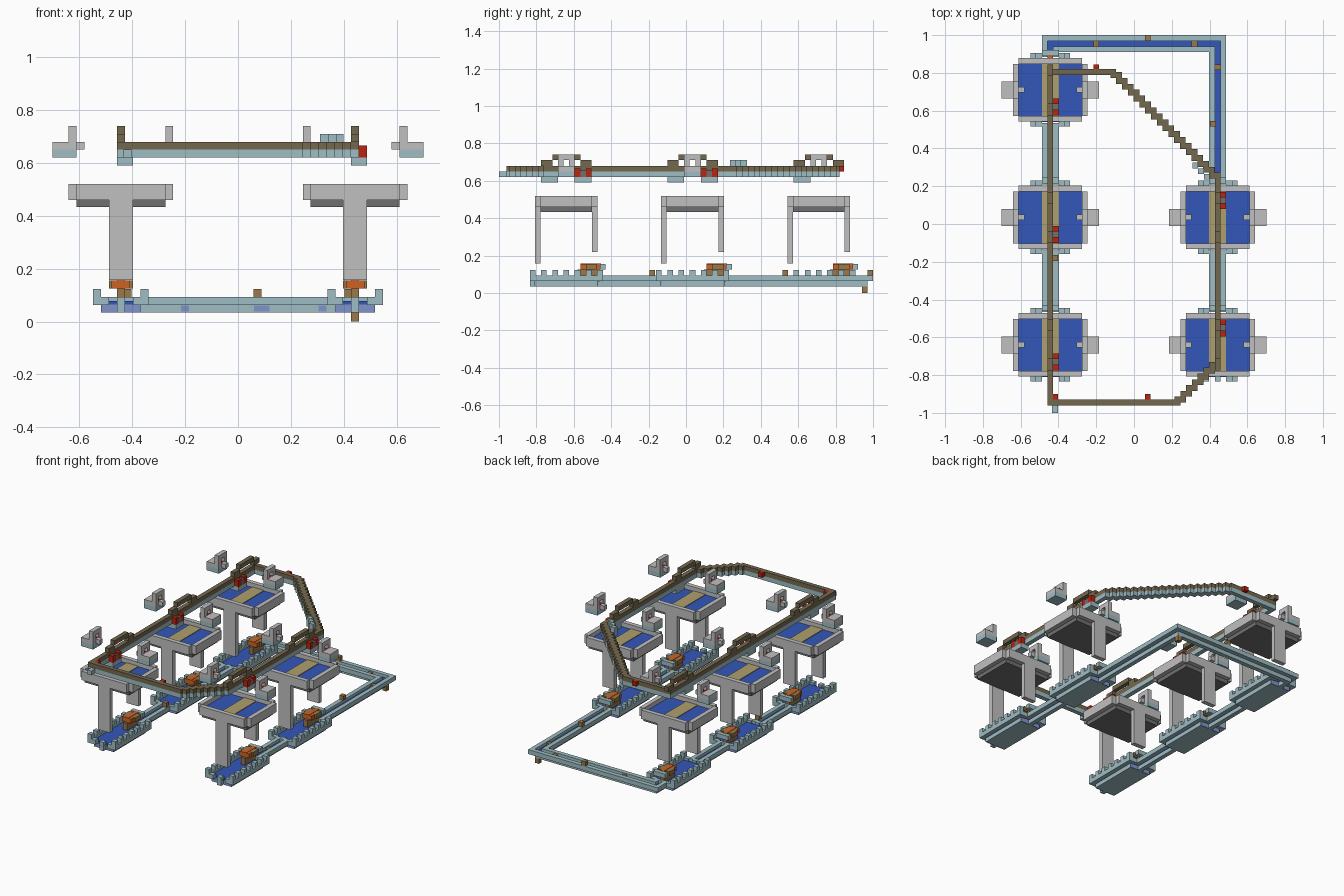
import bpy
import bmesh

cube = bpy.data.objects.get("Cube")
if cube:
    bpy.data.objects.remove(cube)


def material(name, hexcode):
    rgb = [int(hexcode[i:i + 2], 16) / 255 for i in (0, 2, 4)]
    lin = [c / 12.92 if c < 0.04 else ((c + 0.055) / 1.055) ** 2.4 for c in rgb]
    m = bpy.data.materials.new(name)
    m.use_nodes = True
    m.diffuse_color = (*lin, 1)
    m.node_tree.nodes["Principled BSDF"].inputs["Base Color"].default_value = (*lin, 1)
    return m


GRAY = material("light gray", "C0C0C0")
DARK = material("dark gray", "707070")
TEAL = material("pale teal", "9FBDC3")
WATER = material("blue water", "3356B8")
PALE = material("pale blue", "8094CC")
TAN = material("tan", "AFA070")
RAIL = material("rail brown", "74684F")
RED = material("red", "BC2410")
ORANGE = material("orange", "CC6424")
WOOD = material("wood brown", "9A7848")

V = 0.03      # block size
H = V / 2


def build(name, mat, boxes):
    """One object made of boxes, each (centre x, centre y, bottom z, sx, sy, sz)."""
    bm = bmesh.new()
    for x, y, z, sx, sy, sz in boxes:
        verts = bmesh.ops.create_cube(bm, size=1)["verts"]
        bmesh.ops.scale(bm, vec=(sx, sy, sz), verts=verts)
        bmesh.ops.translate(bm, vec=(x, y, z + sz / 2), verts=verts)
    me = bpy.data.meshes.new(name)
    bm.to_mesh(me)
    bm.free()
    me.materials.append(mat)
    ob = bpy.data.objects.new(name, me)
    bpy.context.collection.objects.link(ob)
    return ob


X = 0.443
ROWS = (-0.64, 0.035, 0.71)
STATIONS = [(-X, y) for y in ROWS] + [(X, y) for y in ROWS[:2]]


def station(n, cx, cy, side):
    def part(name, mat, boxes):
        build(f"{name}_{n}", mat, [(cx + b[0], cy + b[1], *b[2:]) for b in boxes])

    # raised basin on two plate legs
    part("basin_rim", GRAY, [(0, s * 0.153, 0.46, 0.336, V, 0.06) for s in (-1, 1)]
         + [(s * 0.183, 0, 0.46, V, 0.276, 0.06) for s in (-1, 1)])
    part("basin_floor", DARK, [(0, 0, 0.433, 0.336, 0.276, V)])
    part("basin_water", WATER, [(0, 0, 0.46, 0.336, 0.276, V)])
    part("basin_stripe", TAN, [(0, 0, 0.47, 0.09, 0.276, 0.024)])
    part("front_leg", GRAY, [(0, -0.153, 0.157, 0.09, V, 0.31)])
    part("back_leg", GRAY, [(0, 0.153, 0.22, 0.09, V, 0.25)])

    # lower pond with a notched rim
    part("pond_floor", TEAL, [(0, 0, 0.035, 0.15, 0.33, V)])
    part("pond_ends", PALE, [(0, s * 0.166, 0.035, 0.15, 0.008, V) for s in (-1, 1)])
    part("pond_water", WATER, [(0, 0, 0.06, 0.15, 0.33, 0.018)])
    part("pond_rim", TEAL, [(s * 0.09, 0, 0.063, V, 0.39, V) for s in (-1, 1)]
         + [(s * 0.06, t * 0.18, 0.063, V, V, V) for s in (-1, 1) for t in (-1, 1)]
         + [(0, t * 0.18, 0.063, V, V, V) for t in (-1, 1)])
    part("pond_merlons", TEAL, [(s * 0.09, -0.18 + k * 0.06, 0.093, V, V, V)
                                for s in (-1, 1) for k in range(7)])

    # small hut at the back of the pond
    part("hut_base", WOOD, [(0, 0.12, 0.06, V, 0.12, 0.065),
                            (0, 0.135, 0.125, 0.09, 0.06, V)])
    part("hut_roof", ORANGE, [(0, 0.13, 0.125, V, 0.11, 0.032),
                              (0, 0.09, 0.125, 0.07, V, 0.03)])
    part("hut_end", TEAL, [(0, 0.195, 0.125, 0.09, V, V)])

    # pair of floating cranes either side of the rail
    pair = (-1, 1)
    part("crane_base", TEAL, [(s * 0.213, 0, 0.62, 0.09, 0.09, V) for s in pair])
    part("crane_body", GRAY, [(s * 0.228, 0, 0.65, 0.06, 0.09, V) for s in pair]
         + [(s * 0.183, t * V, 0.65, V, V, 0.06) for s in pair for t in (-1, 1)]
         + [(s * 0.183, 0, 0.71, V, 0.09, V) for s in pair]
         + [(s * 0.153, 0, 0.65, V, V, V) for s in pair])
    part("crane_core", RED, [(s * 0.183, 0, 0.65, 0.034, V, V) for s in pair])

    # stepped arch on the rail, with a signal box beside it
    part("rail_arch", RAIL, [(0, s * 0.105, 0.68, V, 0.06, V) for s in pair]
         + [(0, 0, 0.71, V, 0.15, V)])
    part("signal_bracket", TEAL, [(H, side * 0.09, 0.59, 0.06, 0.09, V)])
    part("signal_lights", RED, [(V, side * d, 0.62, V, V, 0.045) for d in (0.06, 0.12)])
    part("signal_middle", DARK, [(V, side * 0.09, 0.62, V, V, 0.035)])


for i, (sx, sy) in enumerate(STATIONS):
    station(i + 1, sx, sy, 1 if sx > 0 else -1)


# elevated rail loop: straight runs and stepped diagonals
def run(x0, y0, x1, y1):
    return [((x0 + x1) / 2, (y0 + y1) / 2, abs(x1 - x0) + V, abs(y1 - y0) + V)]


def stairs(x0, y0, x1, y1, n):
    dx, dy = (x1 - x0) / n, (y1 - y0) / n
    return [(x0 + dx * (k + 0.5), y0 + dy * (k + 0.5), abs(dx) + V, abs(dy))
            for k in range(n)]


path = (run(-X, -0.945, -X, 0.805) + run(-X, 0.805, -0.11, 0.805)
        + stairs(-0.11, 0.805, X, 0.24, 18) + run(X, 0.24, X, -0.73)
        + stairs(X, -0.73, 0.23, -0.945, 7) + run(0.23, -0.945, -X, -0.945))
build("rail_top", RAIL, [(x, y, 0.65, a, b, V) for x, y, a, b in path])
build("rail_bed", TEAL, [(x, y, 0.62, a, b, V) for x, y, a, b in path])
build("rail_steps", TEAL, [(0.325 + k * V, 0.31 - k * V, 0.65, V, V, 0.06) for k in range(3)])
build("rail_lamps", RED, [(x, y, 0.65, V, V, V)
                          for x, y in ((-0.418, -0.915), (0.073, -0.915), (-0.2, 0.83))])
build("rail_end_block", TEAL, [(-0.418, -0.98, 0.62, V, 0.04, V)])

# ground channel: a narrow floor, water, and two rims
TOP, LOW = 0.955, -0.82
floor = (run(-X, LOW, -X, TOP) + run(-X, TOP, X, TOP) + run(X, TOP, X, LOW))
build("channel_floor", TEAL, [(x, y, 0.035, a, b, V) for x, y, a, b in floor])
build("channel_water", WATER, [(x, y, 0.06, a, b, 0.014) for x, y, a, b in floor])


def rim(off, spans):
    out = []
    for sx in (-1, 1):
        for a, b in spans:
            out += run(sx * (X + off), a, sx * (X + off), b)
    return out + run(-X - off, TOP + off, X + off, TOP + off)


gaps = [(-0.45, -0.155), (0.225, 0.52)]
left_rims = [(x, y, a, b) for off in (-V, V)
             for x, y, a, b in rim(off, gaps + [(0.52, TOP + off)])
             if not (x < -0.3 and y > 0.6)]
left_rims += [r for off in (-V, V) for r in run(-X - off, 0.9, -X - off, TOP + off)]
build("channel_rims", TEAL, [(x, y, 0.063, a, b, V) for x, y, a, b in left_rims])

# small posts and blocks along the channel
build("channel_posts", WOOD, [(x, y, 0.093, V, V, V)
                              for x, y in ((0.073, 0.985), (0.418, 0.53), (-0.418, -0.18))])
build("channel_blocks", WOOD, [(x, y, 0.06, V, V, 0.025)
                               for x, y in ((-0.2, TOP), (0.32, TOP), (X, 0.83), (X, -0.3))])
build("channel_spots", PALE, [(x, TOP - H, 0.038, w, 0.006, 0.022)
                              for x, w in ((-0.2, V), (0.09, 0.06), (0.32, V))])
build("drain_post", WOOD, [(X, TOP, 0, V, V, 0.035)])
